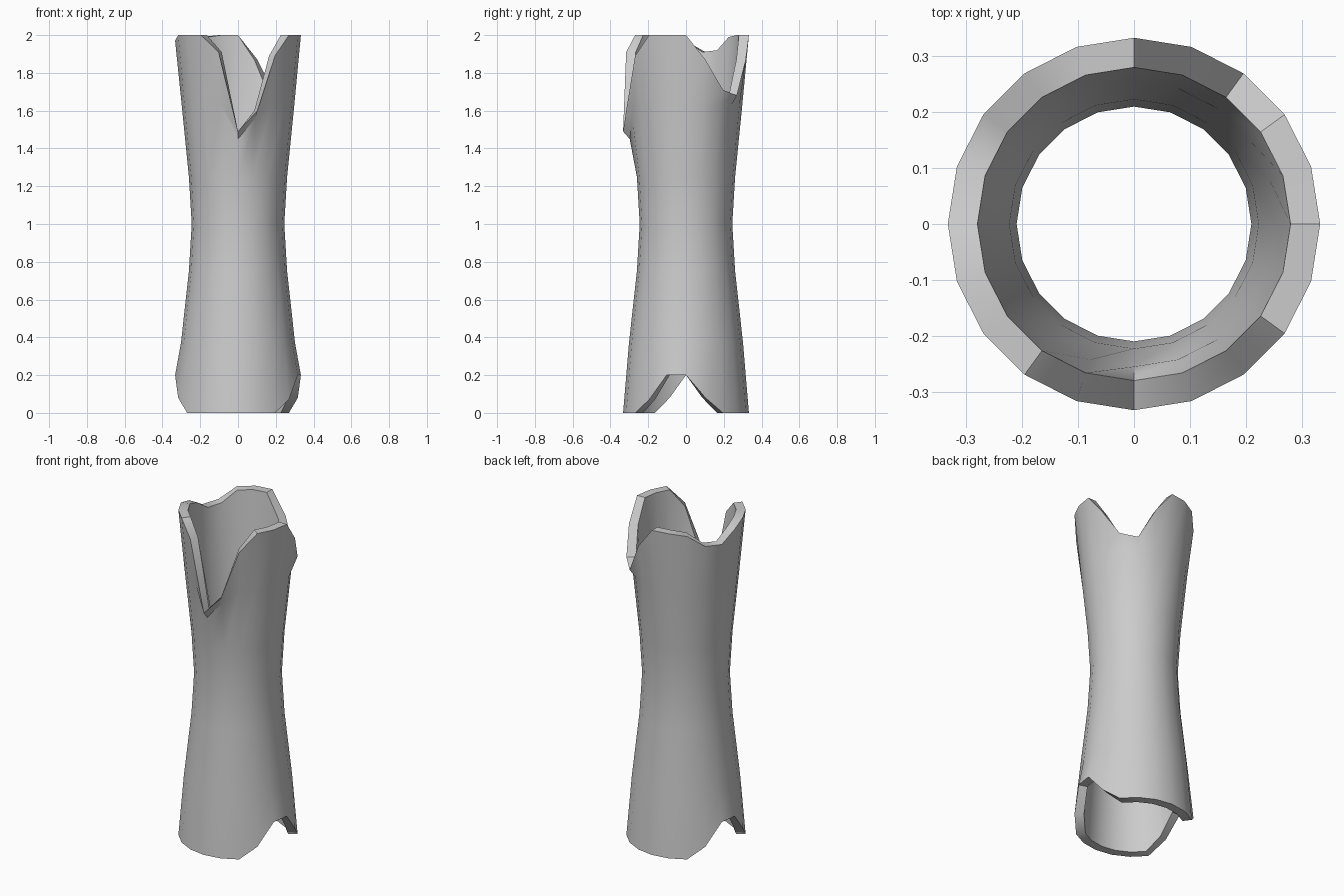
import bpy, bmesh, math

if "Cube" in bpy.data.objects:
    bpy.data.objects.remove(bpy.data.objects["Cube"])

SIDES = 20
# Broken rim heights, counter-clockwise from +x in 18 degree steps
TOP = [2.0, 1.87, 1.71, 1.68, 1.87, 2.0, 2.0, 1.99, 1.92, 1.91,
       1.97, 2.0, 2.0, 2.0, 1.91, 1.49, 1.6, 1.89, 2.0, 2.0]
HALF = [0.2, 0.08, 0, 0, 0, 0, 0, 0, 0.07, 0.2]
BOTTOM = HALF + HALF
# Waisted wall: height, outer radius, inner radius
PROFILE = [(0, 0.333, 0.28), (0.37, 0.302, 0.258), (0.75, 0.26, 0.223),
           (1.0, 0.245, 0.21), (1.25, 0.26, 0.223), (1.63, 0.298, 0.255),
           (2, 0.333, 0.28)]


def height(row, i):
    if row == 0:
        return BOTTOM[i]
    if row == len(PROFILE) - 1:
        return TOP[i]
    if row == len(PROFILE) - 2:
        return min(PROFILE[row][0], TOP[i] - 0.04)
    return PROFILE[row][0]


bm = bmesh.new()


def ring(row, side):
    r = PROFILE[row][side]
    verts = []
    for i in range(SIDES):
        a = 2 * math.pi * i / SIDES
        verts.append(bm.verts.new((r * math.cos(a), r * math.sin(a), height(row, i))))
    return verts


# Closed loop of rings: up the outside, down the inside
rows = range(len(PROFILE))
rings = [ring(k, 1) for k in rows] + [ring(k, 2) for k in reversed(rows)]
for k, lower in enumerate(rings):
    upper = rings[(k + 1) % len(rings)]
    for i in range(SIDES):
        j = (i + 1) % SIDES
        bm.faces.new((lower[i], lower[j], upper[j], upper[i]))
bmesh.ops.recalc_face_normals(bm, faces=bm.faces)

mesh = bpy.data.meshes.new("hollow_broken_tube")
bm.to_mesh(mesh)
bm.free()
tube = bpy.data.objects.new("hollow_broken_tube", mesh)
bpy.context.collection.objects.link(tube)
bpy.context.view_layer.objects.active = tube
tube.select_set(True)
bpy.ops.object.shade_smooth_by_angle(angle=math.radians(40))
